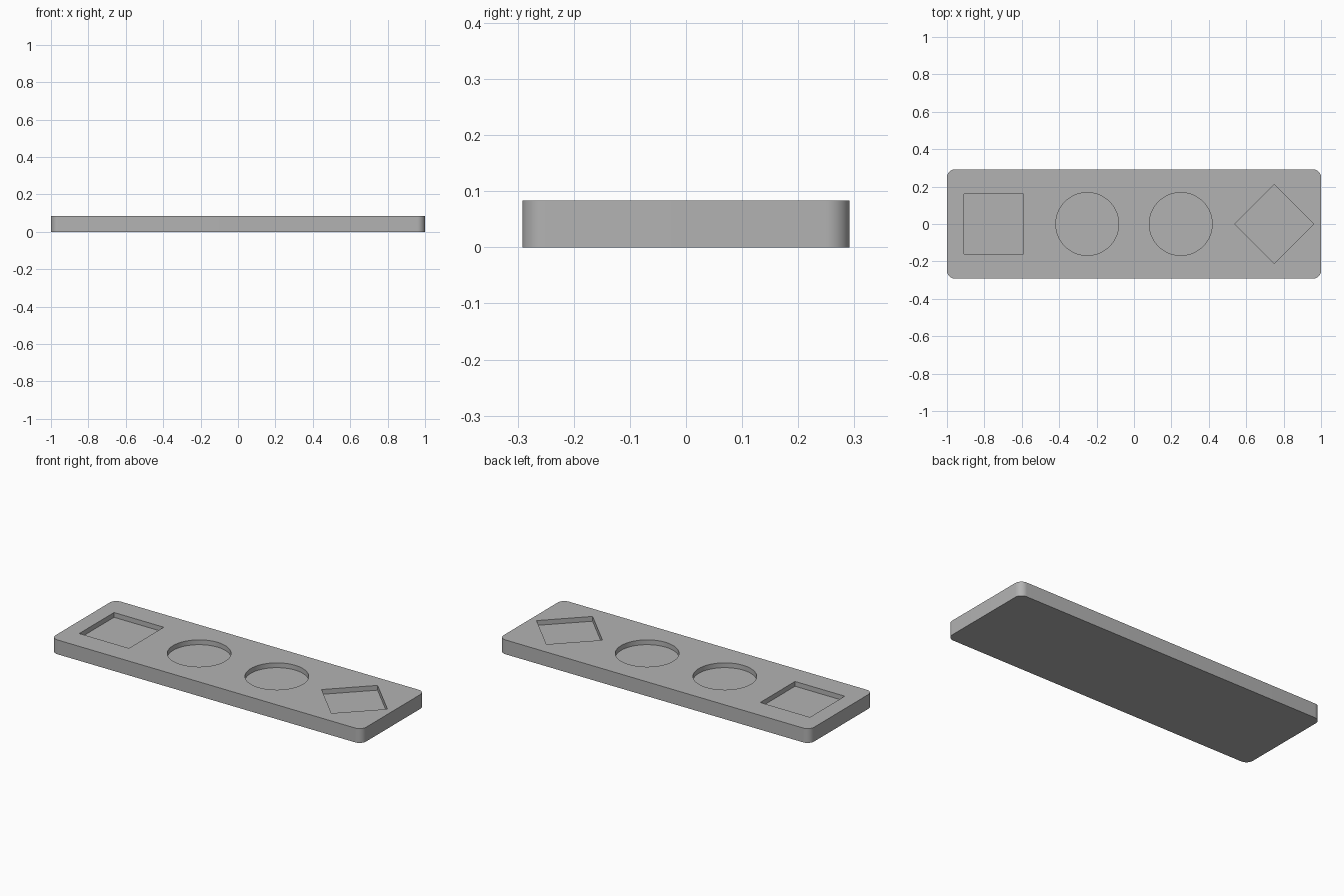
import bpy
import bmesh
from math import pi

default_cube = bpy.data.objects.get("Cube")
if default_cube:
    bpy.data.objects.remove(default_cube, do_unlink=True)

LENGTH, WIDTH, HEIGHT = 2.0, 7 / 12, 1 / 12
CORNER_RADIUS = 0.042
POCKET_DEPTH = 0.028

# Single grey finish
grey = bpy.data.materials.new("plain grey")
grey.use_nodes = True
colour = (0.45, 0.45, 0.45, 1)
grey.diffuse_color = colour
grey.node_tree.nodes["Principled BSDF"].inputs["Base Color"].default_value = colour


def make_box(name, size, location, turn=0):
    bpy.ops.mesh.primitive_cube_add(size=1, location=location, rotation=(0, 0, turn))
    box = bpy.context.object
    box.name = name
    box.scale = size
    bpy.ops.object.transform_apply(location=False, rotation=False, scale=True)
    return box


def make_disc(name, radius, depth, location):
    bpy.ops.mesh.primitive_cylinder_add(vertices=96, radius=radius, depth=depth, location=location)
    disc = bpy.context.object
    disc.name = name
    return disc


# Tray slab with rounded upright corners
tray = make_box("tray", (LENGTH, WIDTH, HEIGHT), (0, 0, HEIGHT / 2))
tray.data.materials.append(grey)
bm = bmesh.new()
bm.from_mesh(tray.data)
uprights = [e for e in bm.edges if abs(e.verts[0].co.z - e.verts[1].co.z) > HEIGHT / 2]
bmesh.ops.bevel(bm, geom=uprights, offset=CORNER_RADIUS, segments=12, profile=0.5, affect='EDGES')
bm.to_mesh(tray.data)
bm.free()

# Cutters for the square, two round and diamond pockets, centred on the top face
cut = 2 * POCKET_DEPTH
cutters = [
    make_box("square_pocket", (0.32, 0.32, cut), (-0.75, 0, HEIGHT)),
    make_disc("right_round_pocket", 0.168, cut, (-0.25, 0, HEIGHT)),
    make_disc("left_round_pocket", 0.168, cut, (0.25, 0, HEIGHT)),
    make_box("diamond_pocket", (0.30, 0.30, cut), (0.75, 0, HEIGHT), pi / 4),
]

# Sink each pocket into the tray, then discard its cutter
bpy.ops.object.select_all(action='DESELECT')
tray.select_set(True)
bpy.context.view_layer.objects.active = tray
for cutter in cutters:
    cutter.hide_render = True
    cutter.data.materials.append(grey)
    pocket = tray.modifiers.new(cutter.name, 'BOOLEAN')
    pocket.operation = 'DIFFERENCE'
    pocket.solver = 'EXACT'
    pocket.object = cutter
    bpy.ops.object.modifier_apply(modifier=pocket.name)
    bpy.data.objects.remove(cutter, do_unlink=True)

# Smooth round walls, crisp rims
bpy.ops.object.shade_smooth_by_angle(angle=pi / 6)
